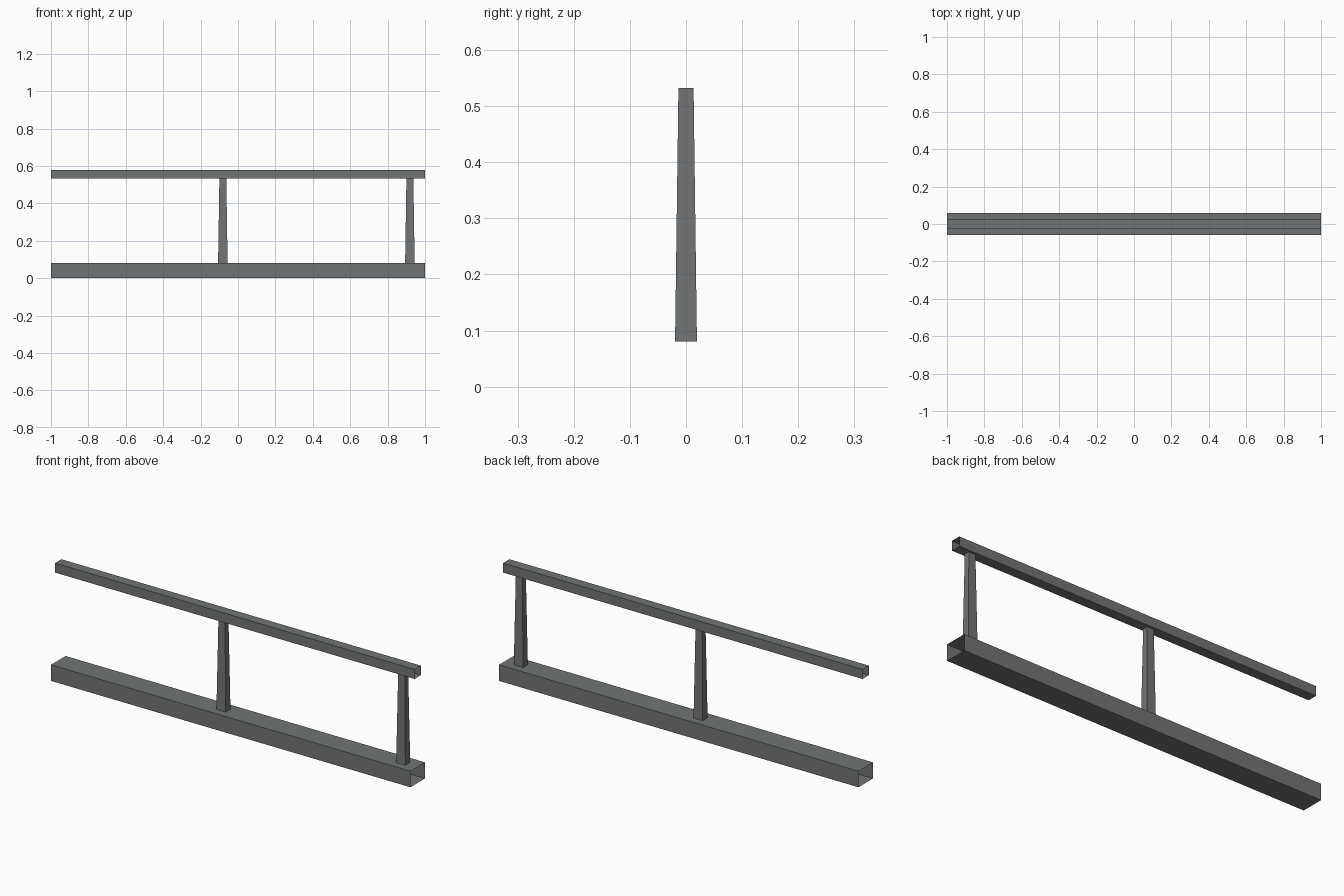
import bpy, bmesh

if "Cube" in bpy.data.objects:
    bpy.data.objects.remove(bpy.data.objects["Cube"])

# Dark slate paint shared by all parts
paint = bpy.data.materials.new("dark_paint")
paint.diffuse_color = (0.165, 0.177, 0.182, 1)
paint.use_nodes = True
paint.node_tree.nodes["Principled BSDF"].inputs["Base Color"].default_value = paint.diffuse_color


def tube(name, sections):
    """Open-ended four-sided tube through a list of corner loops."""
    bm = bmesh.new()
    rings = [[bm.verts.new(co) for co in loop] for loop in sections]
    for a, b in zip(rings, rings[1:]):
        for i in range(4):
            j = (i + 1) % 4
            bm.faces.new((a[i], a[j], b[j], b[i]))
    mesh = bpy.data.meshes.new(name)
    bm.to_mesh(mesh)
    bm.free()
    mesh.materials.append(paint)
    obj = bpy.data.objects.new(name, mesh)
    bpy.context.collection.objects.link(obj)
    return obj


def beam(name, half_y, z0, z1):
    """Full-length horizontal beam with open ends."""
    return tube(name, [[(x, -half_y, z0), (x, half_y, z0),
                        (x, half_y, z1), (x, -half_y, z1)] for x in (-1, 1)])


def post(name, cx, levels):
    """Upright tapered post; levels are (half_x, half_y, z)."""
    return tube(name, [[(cx - hx, -hy, z), (cx + hx, -hy, z),
                        (cx + hx, hy, z), (cx - hx, hy, z)]
                       for hx, hy, z in levels])


BASE_TOP, RAIL_BOTTOM = 0.081, 0.532

# Bottom beam and handrail
beam("base_beam", 0.058, 0.0, BASE_TOP)
beam("top_rail", 0.025, RAIL_BOTTOM, 0.58)

# Posts, one unit apart
taper = [(0.0255, 0.0195, BASE_TOP), (0.0185, 0.0135, RAIL_BOTTOM)]
for label, cx in (("middle", -0.081), ("end", 0.919)):
    post(label + "_post", cx, taper)
